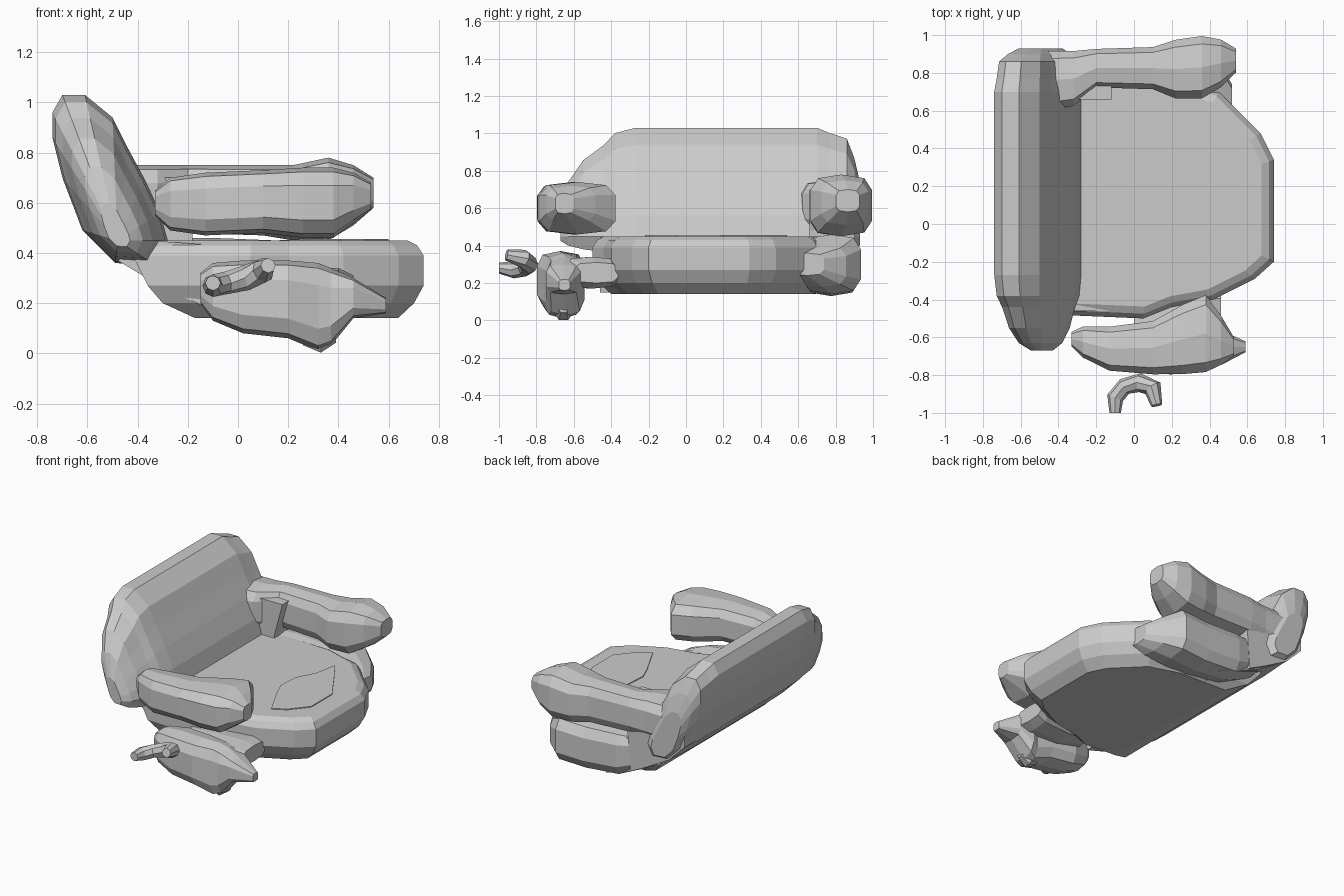
import bpy, bmesh, math
from mathutils import Vector


def loft(name, rings):
    """Skin a list of equal-length point rings and cap both ends."""
    bm = bmesh.new()
    vs = [[bm.verts.new(p) for p in r] for r in rings]
    n = len(rings[0])
    for a, b in zip(vs, vs[1:]):
        for i in range(n):
            j = (i + 1) % n
            bm.faces.new((a[i], a[j], b[j], b[i]))
    bm.faces.new(vs[0])
    bm.faces.new(vs[-1])
    bmesh.ops.recalc_face_normals(bm, faces=bm.faces)
    me = bpy.data.meshes.new(name)
    bm.to_mesh(me)
    bm.free()
    ob = bpy.data.objects.new(name, me)
    bpy.context.collection.objects.link(ob)
    return ob


def padded(name, sections, sides=10, square=0.6):
    """Chunky pad along x; each section is (x, y0, y1, z0, z1)."""
    def r(c):
        return math.copysign(abs(c) ** square, c)
    rings = []
    for x, y0, y1, z0, z1 in sections:
        ring = []
        for i in range(sides):
            a = math.tau * (i + 0.5) / sides
            ring.append((x, (y0 + y1) / 2 + (y1 - y0) / 2 * r(math.cos(a)),
                         (z0 + z1) / 2 + (z1 - z0) / 2 * r(math.sin(a))))
        rings.append(ring)
    return loft(name, rings)


def slab(name, outline, y0, y1):
    """Extrude an xz outline along y."""
    return loft(name, [[(x, y, z) for x, z in outline] for y in (y0, y1)])


# Reclined backrest: side profile swept across y, shrinking towards both ends
profile = [(-0.70, 1.03), (-0.61, 1.03), (-0.50, 0.94), (-0.44, 0.82), (-0.37, 0.69),
           (-0.31, 0.56), (-0.28, 0.45), (-0.33, 0.35), (-0.49, 0.36), (-0.62, 0.49),
           (-0.70, 0.70), (-0.74, 0.86), (-0.74, 0.96)]
spans = [(-0.67, 0.25), (-0.63, 0.50), (-0.55, 0.70), (-0.44, 0.84), (-0.38, 0.95),
         (-0.27, 1.0), (0.70, 1.0), (0.77, 0.95), (0.86, 0.90), (0.90, 0.72), (0.93, 0.5)]
px, pz = -0.48, 0.45
loft("backrest", [[(px + (x - px) * s, y, pz + (z - pz) * s) for x, z in profile]
                  for y, s in spans])

# Seat: rounded plan outline stacked in height
plan = [(-0.42, -0.48), (0.05, -0.50), (0.20, -0.44), (0.42, -0.40), (0.64, -0.29),
        (0.74, -0.20), (0.74, 0.34), (0.67, 0.48), (0.45, 0.70), (0.20, 0.78), (-0.42, 0.80)]
levels = [(0.14, 0.84, 0.25), (0.20, 0.94, 0.12), (0.27, 1.0, 0.06), (0.39, 1.0, 0.0),
          (0.43, 0.96, 0.0), (0.45, 0.90, 0.0)]
cx, cy = 0.1, 0.13
loft("seat", [[(max(cx + (x - cx) * s, -0.42 + back), cy + (y - cy) * s, z)
               for x, y in plan] for z, s, back in levels])

# Slightly raised pad at the front of the seat
pad = [(0.26, 0.1), (0.30, 0.0), (0.41, -0.22), (0.50, -0.17), (0.60, -0.05),
       (0.60, 0.18), (0.45, 0.42), (0.37, 0.54), (0.34, 0.38), (0.27, 0.25)]
loft("seat_front_pad", [[(x, y, z) for x, y in pad] for z in (0.44, 0.456)])

# Sloping underside joining seat and backrest
slab("rear_underside", [(-0.48, 0.37), (-0.28, 0.25), (-0.14, 0.19), (0.0, 0.15), (0.05, 0.42),
                        (-0.35, 0.45)], -0.46, 0.88)

# Left arm with its rear corner
padded("left_arm", [
    (-0.58, 0.70, 0.91, 0.52, 0.72), (-0.45, 0.60, 0.92, 0.46, 0.75),
    (-0.32, 0.62, 0.92, 0.47, 0.75), (-0.20, 0.72, 0.93, 0.48, 0.75),
    (0.10, 0.71, 0.94, 0.47, 0.75), (0.22, 0.66, 0.98, 0.45, 0.75),
    (0.36, 0.66, 1.00, 0.45, 0.78), (0.46, 0.72, 0.98, 0.51, 0.75),
    (0.54, 0.80, 0.93, 0.58, 0.70)])
slab("left_side_panel", [(-0.62, 0.70), (-0.12, 0.70), (-0.18, 0.48), (-0.20, 0.22),
                         (-0.32, 0.28), (-0.50, 0.38), (-0.62, 0.5)], 0.66, 0.90)

# Right arm, separated from the backrest
padded("right_arm", [
    (-0.33, -0.65, -0.57, 0.55, 0.65), (-0.27, -0.71, -0.54, 0.49, 0.70),
    (-0.13, -0.78, -0.54, 0.47, 0.72), (0.10, -0.80, -0.51, 0.48, 0.73),
    (0.26, -0.80, -0.42, 0.46, 0.74), (0.38, -0.79, -0.37, 0.46, 0.74),
    (0.46, -0.75, -0.48, 0.52, 0.72), (0.53, -0.70, -0.60, 0.57, 0.68)])

# Lumpy side supports under both arms
padded("right_support", [
    (-0.15, -0.71, -0.62, 0.20, 0.32), (-0.10, -0.76, -0.58, 0.13, 0.36),
    (0.02, -0.79, -0.54, 0.08, 0.37), (0.20, -0.80, -0.55, 0.06, 0.37),
    (0.32, -0.76, -0.56, 0.01, 0.36), (0.37, -0.75, -0.54, 0.03, 0.34),
    (0.46, -0.75, -0.56, 0.14, 0.30), (0.59, -0.68, -0.62, 0.16, 0.22)])
padded("right_support_link", [(0.00, -0.65, -0.40, 0.21, 0.33), (0.18, -0.65, -0.38, 0.17, 0.34),
                              (0.40, -0.65, -0.36, 0.17, 0.34), (0.46, -0.60, -0.36, 0.20, 0.31)])
padded("left_support", [
    (-0.30, 0.66, 0.88, 0.24, 0.46), (-0.10, 0.64, 0.92, 0.15, 0.46),
    (0.15, 0.62, 0.93, 0.13, 0.45), (0.35, 0.62, 0.94, 0.14, 0.46),
    (0.45, 0.60, 0.86, 0.18, 0.40), (0.52, 0.56, 0.74, 0.24, 0.36)])

# Lowest foot tip under the right support
padded("foot_tip", [(0.26, -0.69, -0.63, 0.03, 0.12), (0.33, -0.70, -0.61, 0.0, 0.12),
                    (0.39, -0.68, -0.63, 0.04, 0.12)], 8)

# Small hooked handle outside the right support
path = [(-0.10, -0.98, 0.28), (-0.10, -0.92, 0.27), (-0.05, -0.86, 0.28), (0.03, -0.84, 0.30),
        (0.10, -0.87, 0.33), (0.12, -0.96, 0.35)]
radii = [0.03, 0.045, 0.045, 0.05, 0.05, 0.03]
pts = [Vector(p) for p in path]
rings = []
for i, p in enumerate(pts):
    t = (pts[min(i + 1, 5)] - pts[max(i - 1, 0)]).normalized()
    side = t.cross(Vector((0, 0, 1))).normalized()
    up = side.cross(t)
    rings.append([p + radii[i] * (side * math.cos(a) + up * math.sin(a))
                  for a in (math.tau * k / 8 for k in range(8))])
for p in rings[0]:
    p.y = -1.0
loft("side_handle", rings)
